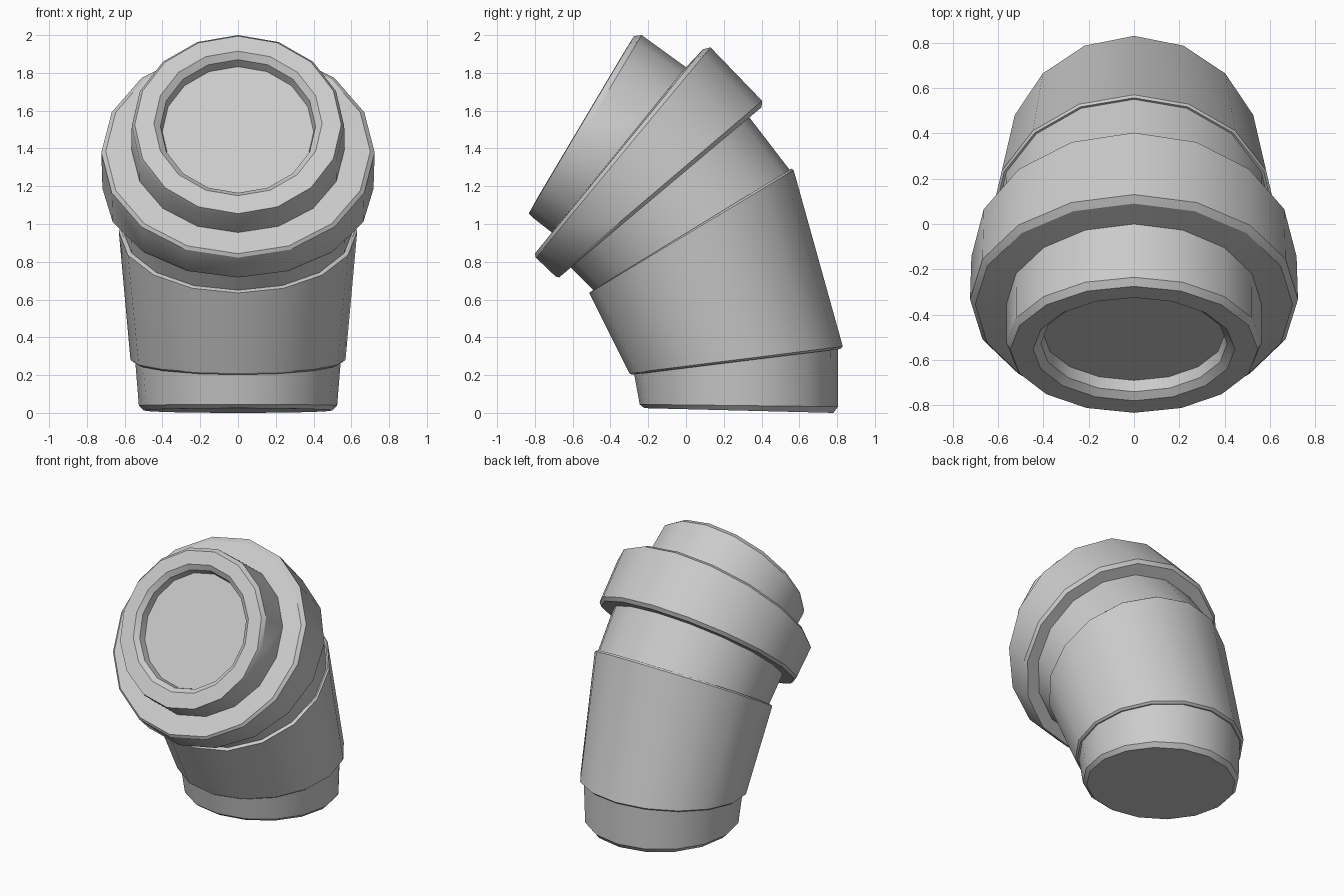
import bpy
import math
from mathutils import Vector

SIDES = 16

cube = bpy.data.objects.get("Cube")
if cube:
    bpy.data.objects.remove(cube, do_unlink=True)

grey = bpy.data.materials.new("light_grey")
grey.use_nodes = True
colour = (0.6, 0.6, 0.6, 1)
grey.diffuse_color = colour
grey.node_tree.nodes["Principled BSDF"].inputs["Base Color"].default_value = colour


def ring(front, back):
    """Tilted circle whose diameter runs from front to back, each (y, z)."""
    f, b = Vector((0, *front)), Vector((0, *back))
    centre, half = (f + b) / 2, (b - f) / 2
    side = Vector((half.length, 0, 0))
    angles = [math.tau * i / SIDES for i in range(SIDES)]
    return [centre + side * math.sin(a) + half * math.cos(a) for a in angles]


def loft(name, sections, cap_start=False, cap_end=False):
    """Skin a stack of tilted rings, ordered from the foot upward."""
    verts = [p for s in sections for p in ring(*s)]
    faces = []
    for k in range(len(sections) - 1):
        low, high = k * SIDES, (k + 1) * SIDES
        for i in range(SIDES):
            j = (i + 1) % SIDES
            faces.append((low + i, high + i, high + j, low + j))
    if cap_start:
        faces.append(tuple(range(SIDES)))
    if cap_end:
        faces.append(tuple(reversed(range(len(verts) - SIDES, len(verts)))))
    mesh = bpy.data.meshes.new(name)
    mesh.from_pydata(verts, [], faces)
    mesh.materials.append(grey)
    obj = bpy.data.objects.new(name, mesh)
    bpy.context.collection.objects.link(obj)
    bpy.ops.object.select_all(action="DESELECT")
    obj.select_set(True)
    bpy.context.view_layer.objects.active = obj
    bpy.ops.object.shade_smooth_by_angle(angle=math.radians(30))
    return obj


# Rings shared by neighbouring parts
base_top = ((-0.275, 0.207), (0.805, 0.337))
neck_foot = ((-0.49, 0.65), (0.55, 1.285))
neck_top = ((-0.61, 0.77), (0.335, 1.565))
spout_foot = ((-0.71, 0.955), (0.0, 1.83))

# Foot with a bevelled lower edge
loft("base", [((-0.22, 0.025), (0.78, 0.0)),
              ((-0.245, 0.045), (0.805, 0.033)),
              base_top], cap_start=True)

# Tapered sleeve with narrow rims
loft("sleeve", [base_top,
                ((-0.287, 0.202), (0.815, 0.338)),
                ((-0.30, 0.21), (0.83, 0.352)),
                ((-0.512, 0.635), (0.57, 1.285)),
                ((-0.50, 0.645), (0.557, 1.293)),
                neck_foot])

# Short neck under the collar
loft("neck", [neck_foot, neck_top])

# Wide bevelled collar
loft("collar", [neck_top,
                ((-0.672, 0.717), (0.40, 1.618)),
                ((-0.69, 0.722), (0.403, 1.652)),
                ((-0.795, 0.822), (0.13, 1.935)),
                ((-0.80, 0.843), (0.09, 1.925)),
                spout_foot])

# Spout with a bevelled lip and a recessed end face
loft("spout", [spout_foot,
               ((-0.813, 1.035), (-0.235, 2.0)),
               ((-0.833, 1.055), (-0.275, 1.995)),
               ((-0.78, 1.15), (-0.325, 1.915)),
               ((-0.74, 1.165), (-0.318, 1.87)),
               ((-0.69, 1.145), (-0.28, 1.833))], cap_end=True)
